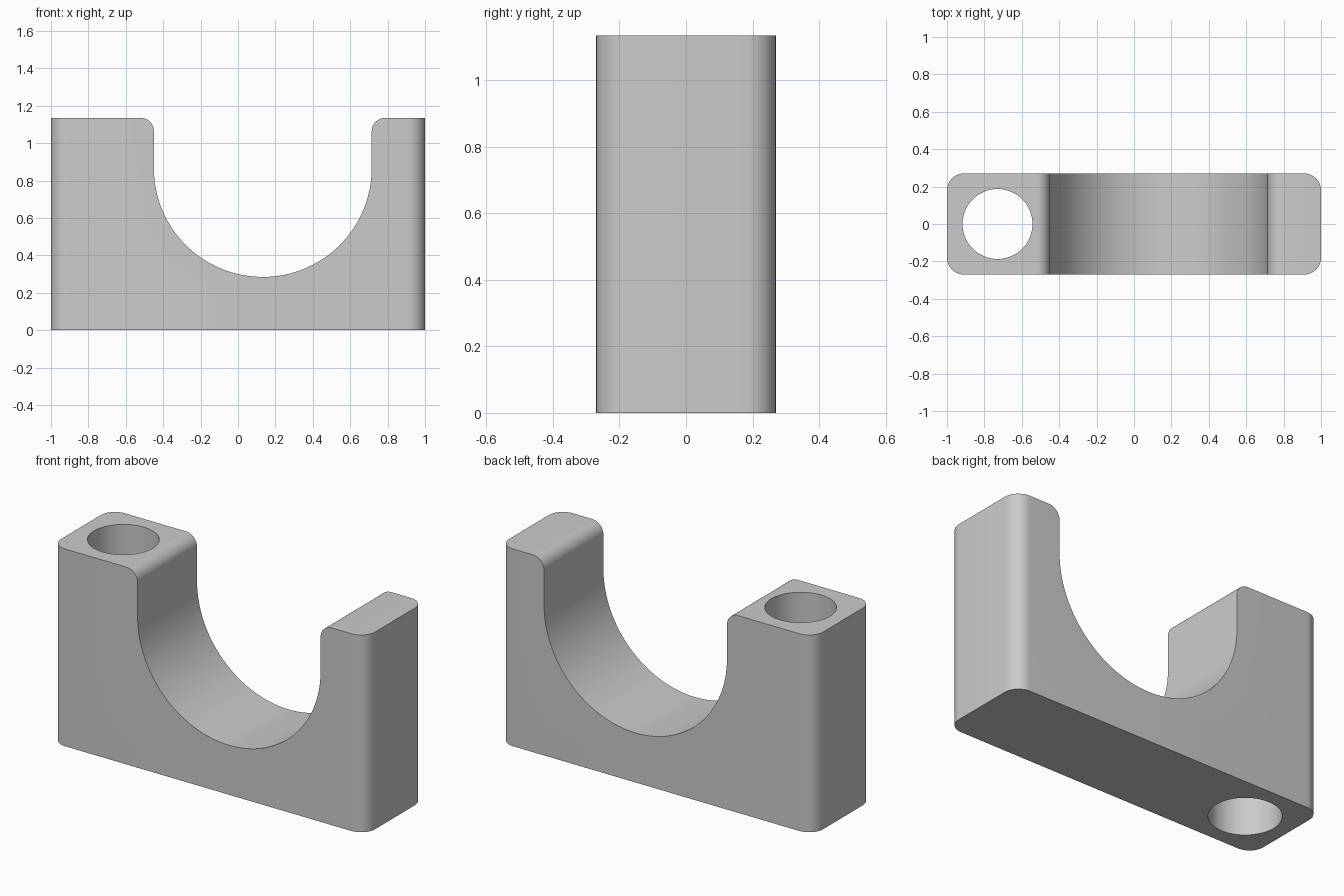
import bpy, bmesh
from math import pi, sin, cos, radians

cube = bpy.data.objects.get("Cube")
if cube:
    bpy.data.objects.remove(cube, do_unlink=True)

HEIGHT, HALF_DEPTH = 1.135, 0.27
CORNER, LIP = 0.09, 0.07
CRADLE_X, CRADLE_Z, CRADLE_R = 0.1325, 0.8675, 0.5825
HOLE_X, HOLE_R = -0.73, 0.187

grey = bpy.data.materials.new("plain grey")
grey.use_nodes = True
colour = (0.6, 0.6, 0.6, 1)
grey.diffuse_color = colour
grey.node_tree.nodes["Principled BSDF"].inputs["Base Color"].default_value = colour


def arc(cx, cy, r, start, end, steps):
    angles = [radians(start + (end - start) * i / steps) for i in range(steps + 1)]
    return [(cx + r * cos(a), cy + r * sin(a)) for a in angles]


def prism(name, points, offset):
    """Extrude a closed outline of 3D points by an offset."""
    bm = bmesh.new()
    face = bm.faces.new([bm.verts.new(p) for p in points])
    top = bmesh.ops.extrude_face_region(bm, geom=[face])["geom"]
    bmesh.ops.translate(bm, vec=offset, verts=[v for v in top if isinstance(v, bmesh.types.BMVert)])
    bmesh.ops.recalc_face_normals(bm, faces=bm.faces)
    mesh = bpy.data.meshes.new(name)
    bm.to_mesh(mesh)
    bm.free()
    mesh.materials.append(grey)
    obj = bpy.data.objects.new(name, mesh)
    bpy.context.collection.objects.link(obj)
    return obj


def boolean(target, tool, operation):
    mod = target.modifiers.new(operation.title(), "BOOLEAN")
    mod.operation, mod.object, mod.solver = operation, tool, "EXACT"
    bpy.ops.object.modifier_apply(modifier=mod.name)
    bpy.data.objects.remove(tool, do_unlink=True)


# Side profile with the U-shaped cradle and rounded lips
lip_z = HEIGHT - LIP
left, right = CRADLE_X - CRADLE_R, CRADLE_X + CRADLE_R
profile = [(-1.2, 0), (-1.2, HEIGHT)]
profile += arc(left - LIP, lip_z, LIP, 90, 0, 10)
profile += arc(CRADLE_X, CRADLE_Z, CRADLE_R, 180, 360, 64)
profile += arc(right + LIP, lip_z, LIP, 180, 90, 10)
profile += [(1.2, HEIGHT), (1.2, 0)]
block = prism("cradle_block", [(x, -0.5, z) for x, z in profile], (0, 1, 0))

# Rounded footprint trims the vertical corners
ix, iy = 1 - CORNER, HALF_DEPTH - CORNER
footprint = []
for i, (sx, sy) in enumerate([(1, 1), (-1, 1), (-1, -1), (1, -1)]):
    footprint += arc(sx * ix, sy * iy, CORNER, 90 * i, 90 * i + 90, 10)
outline = prism("footprint", [(x, y, -0.2) for x, y in footprint], (0, 0, 1.6))

# Bolt hole through the wide post
circle = arc(HOLE_X, 0, HOLE_R, 0, 360, 64)[:-1]
hole = prism("bolt_hole", [(x, y, -0.2) for x, y in circle], (0, 0, 1.6))

bpy.ops.object.select_all(action="DESELECT")
bpy.context.view_layer.objects.active = block
block.select_set(True)
boolean(block, outline, "INTERSECT")
boolean(block, hole, "DIFFERENCE")
bpy.ops.object.shade_smooth_by_angle(angle=pi / 6)
